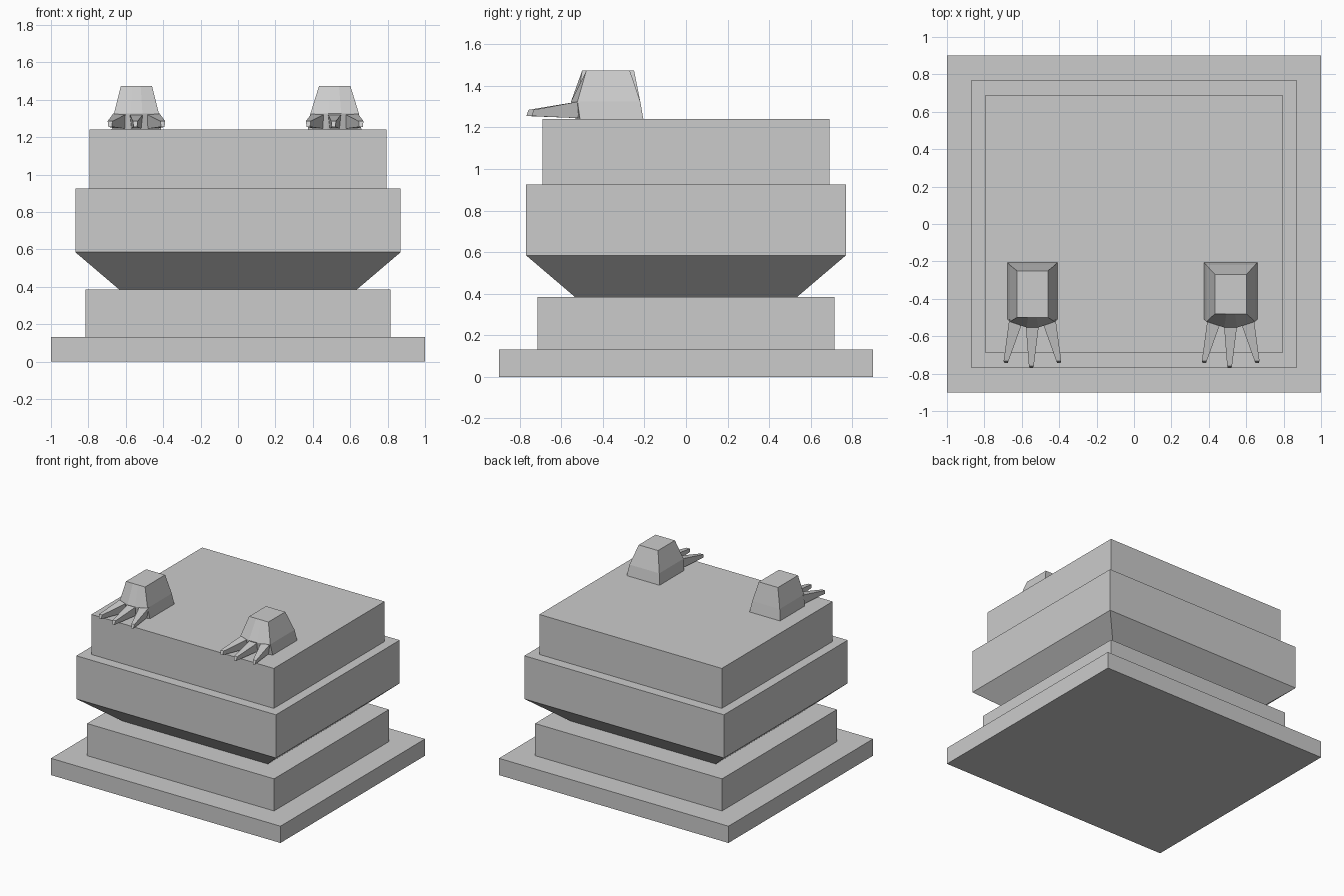
import bpy

if "Cube" in bpy.data.objects:
    bpy.data.objects.remove(bpy.data.objects["Cube"])


def mesh_object(name, verts, faces):
    me = bpy.data.meshes.new(name)
    me.from_pydata(verts, [], faces)
    me.update()
    ob = bpy.data.objects.new(name, me)
    bpy.context.collection.objects.link(ob)
    return ob


def loft(name, rings):
    """Closed skin over rings that all have the same number of points."""
    n = len(rings[0])
    faces = [tuple(reversed(range(n)))]
    for r in range(len(rings) - 1):
        for i in range(n):
            j = (i + 1) % n
            faces.append((r * n + i, r * n + j, (r + 1) * n + j, (r + 1) * n + i))
    faces.append(tuple(range((len(rings) - 1) * n, len(rings) * n)))
    return mesh_object(name, [p for ring in rings for p in ring], faces)


def rect(hx, hy, z):
    return [(-hx, -hy, z), (hx, -hy, z), (hx, hy, z), (-hx, hy, z)]


# Stepped pedestal
loft("base_slab", [rect(1, 0.9, 0), rect(1, 0.9, 0.132)])
loft("lower_tier", [rect(0.815, 0.715, 0.132), rect(0.815, 0.715, 0.385)])
loft("flared_tier", [rect(0.635, 0.535, 0.385), rect(0.87, 0.77, 0.585),
                     rect(0.87, 0.77, 0.925)])
loft("top_tier", [rect(0.795, 0.69, 0.925), rect(0.795, 0.69, 1.24)])


def foot_ring(cx, hw, back, corner, front, z):
    inner = 0.27 * hw
    return [(cx - hw, corner, z), (cx - inner, front, z), (cx + inner, front, z),
            (cx + hw, corner, z), (cx + hw, back, z), (cx - hw, back, z)]


def toe(name, root, tip):
    """Tapered toe; root and tip are (x, half width, y, low z, high z)."""
    rings = []
    for x, h, y, lo, hi in (root, tip):
        # the underside is narrower than the top
        rings.append([(x - h * 0.7, y, lo), (x - h, y + 0.01, hi),
                      (x + h, y + 0.01, hi), (x + h * 0.7, y, lo)])
    loft(name, rings)


# Broken-off feet: centre x, half width at floor, top half width, top back y, top front y
for side, cx, hw, top_hw, back, front in (("left", -0.543, 0.133, 0.083, -0.25, -0.5),
                                          ("right", 0.517, 0.143, 0.084, -0.27, -0.48)):
    loft(side + "_foot", [
        foot_ring(cx, hw, -0.205, -0.51, -0.53, 1.238),
        foot_ring(cx, hw - 0.013, -0.22, -0.522, -0.553, 1.325),
        foot_ring(cx, top_hw, back, front, front, 1.473)])
    # Three splayed toes
    for k, label in ((-1, "outer_a"), (0, "middle"), (1, "outer_b")):
        toe(f"{side}_toe_{label}",
            (cx + k * 0.086, 0.038, -0.52, 1.245, 1.326),
            (cx - 0.006 * (k == 0) + k * 0.141, 0.013, -0.768 + 0.025 * abs(k),
             1.255, 1.285))
